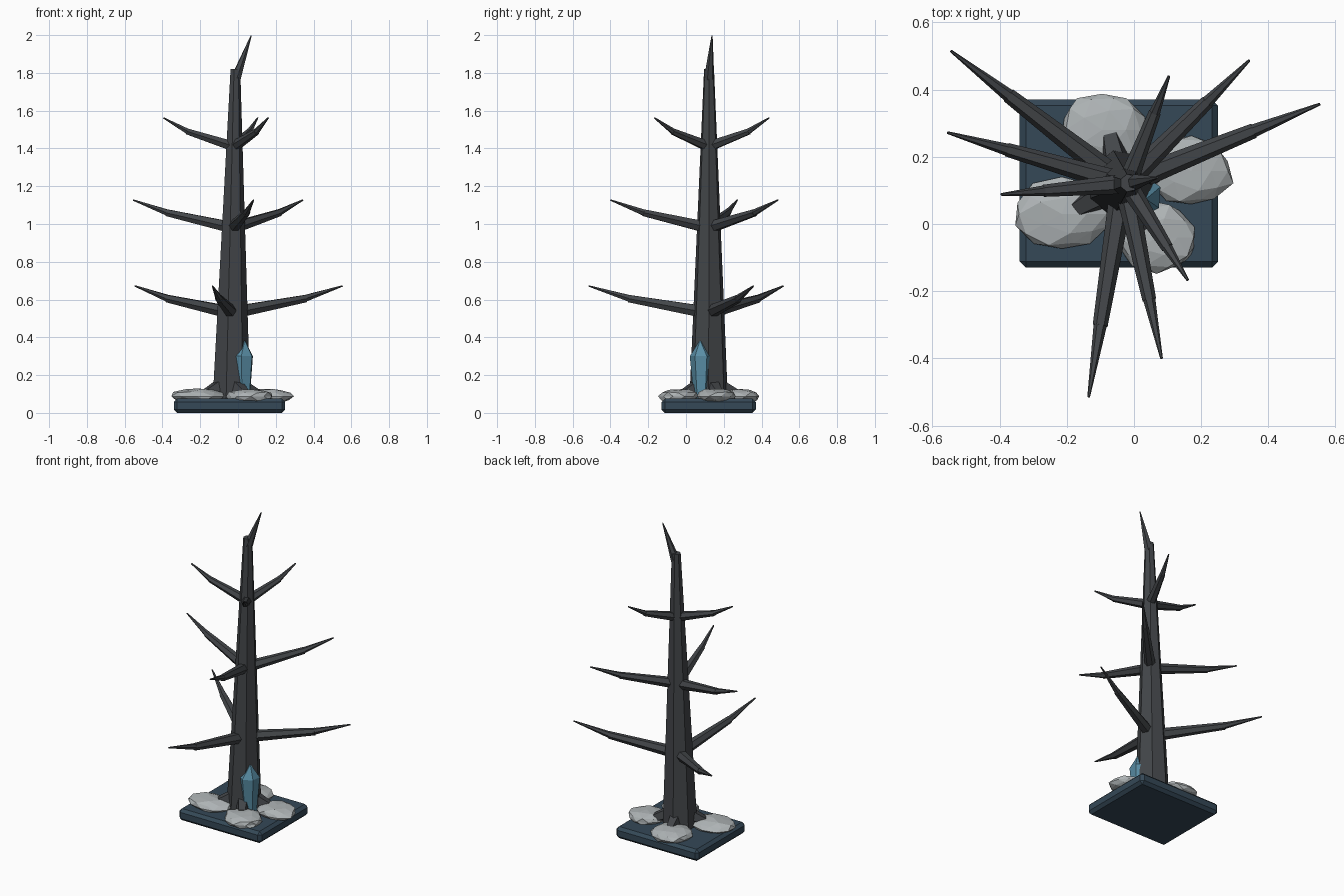
import bpy, math, random
from mathutils import Vector

if "Cube" in bpy.data.objects:
    bpy.data.objects.remove(bpy.data.objects["Cube"])

random.seed(4)
CX, CY = -0.04, 0.12


def material(name, rgb):
    m = bpy.data.materials.new(name)
    m.diffuse_color = (*rgb, 1)
    m.use_nodes = True
    m.node_tree.nodes["Principled BSDF"].inputs["Base Color"].default_value = m.diffuse_color
    return m


BARK = material("bark", (0.055, 0.06, 0.066))
SLATE = material("slate", (0.035, 0.065, 0.095))
STONE = material("stone", (0.42, 0.45, 0.46))
CRYSTAL = material("crystal", (0.10, 0.27, 0.38))


def loft(name, rings, sides, mat, phase=0.0, level=False):
    """Faceted tube through rings of (centre, radius), all square to the first-last axis."""
    axis = Vector(rings[-1][0]) - Vector(rings[0][0])
    if level:
        u, v = Vector((1, 0, 0)), Vector((0, 1, 0))
    else:
        u = axis.cross(Vector((0, 0, 1))).normalized()
        v = u.cross(axis).normalized() * -1
        if u.cross(v).dot(axis) < 0:
            v = -v
    verts, faces = [], []
    for c, r in rings:
        for i in range(sides):
            a = phase + 2 * math.pi * i / sides
            verts.append(Vector(c) + r * (math.cos(a) * u + math.sin(a) * v))
    for k in range(len(rings) - 1):
        for i in range(sides):
            a, b = k * sides + i, k * sides + (i + 1) % sides
            faces.append((a, b, b + sides, a + sides))
    faces.append(tuple(reversed(range(sides))))
    faces.append(tuple(range(len(verts) - sides, len(verts))))
    me = bpy.data.meshes.new(name)
    me.from_pydata(verts, [], faces)
    me.materials.append(mat)
    ob = bpy.data.objects.new(name, me)
    bpy.context.collection.objects.link(ob)
    return ob


# chamfered base slab
bpy.ops.mesh.primitive_cube_add(size=1, location=(-0.045, CY, 0.0375))
base = bpy.context.object
base.name = "base_slab"
base.scale = (0.59, 0.50, 0.075)
bpy.ops.object.transform_apply(location=False, rotation=False, scale=True)
base.data.materials.append(SLATE)
bev = base.modifiers.new("chamfer", "BEVEL")
bev.width, bev.segments = 0.018, 1

# trunk and bent tip
loft("trunk", [((CX, CY, 0.06), 0.105), ((-0.015, 0.122, 1.82), 0.027)], 7, BARK, level=True)
loft("trunk_tip", [((-0.012, 0.122, 1.77), 0.028), ((0.07, 0.138, 1.998), 0.003)], 6, BARK)

# three tiers of three branches: start z, joint z, tip z, radius, tips
tiers = [
    (0.53, 0.605, 0.672, 0.036, [(-0.545, 0.515), (-0.135, -0.515), (0.553, 0.357)]),
    (0.98, 1.06, 1.127, 0.033, [(-0.555, 0.272), (0.082, -0.40), (0.343, 0.487)]),
    (1.41, 1.49, 1.562, 0.029, [(-0.395, 0.088), (0.16, -0.167), (0.104, 0.44)]),
]
for t, (z0, z1, z2, r, tips) in enumerate(tiers, 1):
    for i, tip in enumerate(tips, 1):
        ax = CX + 0.025 * z0 / 1.82
        start = Vector((ax, CY, z0))
        end = Vector((*tip, z2))
        joint = start.lerp(end, 0.665)
        joint.z = z1
        start = start.lerp(joint, 0.08)
        loft(f"branch_{t}_{i}", [(start, r), (joint, r * 0.62)], 6, BARK)
        inner = joint.lerp(start, 0.04)
        loft(f"branch_tip_{t}_{i}", [(inner, r * 0.58), (end, 0.004)], 6, BARK)

# short roots
for i, deg in enumerate((20, 102, 210, 300), 1):
    d = Vector((math.cos(math.radians(deg)), math.sin(math.radians(deg)), 0))
    c = Vector((CX, CY, 0))
    loft(f"root_{i}", [(c + d * 0.05 + Vector((0, 0, 0.145)), 0.045),
                       (c + d * 0.145 + Vector((0, 0, 0.10)), 0.032)], 5, BARK, 0.3)

# crystal leaning on the trunk
loft("crystal", [((0.025, 0.083, 0.08), 0.042), ((0.022, 0.083, 0.30), 0.063),
                 ((0.035, 0.075, 0.38), 0.004)], 6, CRYSTAL, 0.45, level=True)

# flattened faceted stones: centre x, y and half sizes
for i, (x, y, sx, sy) in enumerate([(-0.095, 0.28, 0.13, 0.12), (0.17, 0.157, 0.127, 0.11),
                                    (0.068, -0.04, 0.13, 0.108), (-0.215, 0.03, 0.142, 0.11)], 1):
    bpy.ops.mesh.primitive_ico_sphere_add(subdivisions=2, radius=1, location=(x, y, 0.088))
    ob = bpy.context.object
    ob.name = f"stone_{i}"
    for v in ob.data.vertices:
        v.co *= random.uniform(0.88, 1.06)
    ob.scale = (sx, sy, 0.042)
    ob.data.materials.append(STONE)
